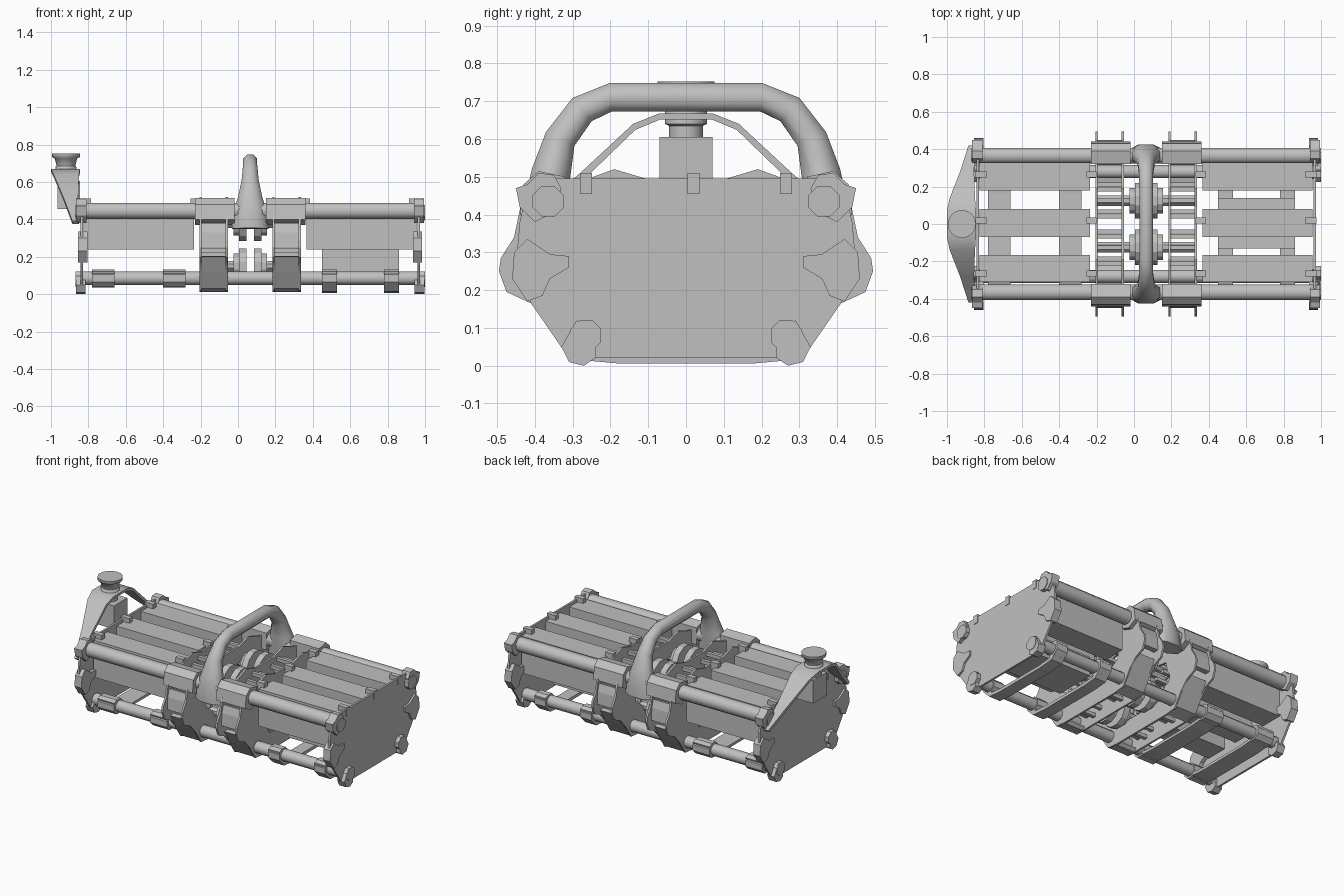
import bpy, bmesh, math

if "Cube" in bpy.data.objects:
    bpy.data.objects.remove(bpy.data.objects["Cube"])

CX = 0.065  # middle of the cage along its length
GREY = 0.53
mat = bpy.data.materials.new("plain_grey")
mat.use_nodes = True
mat.diffuse_color = (GREY, GREY, GREY, 1)
mat.node_tree.nodes["Principled BSDF"].inputs["Base Color"].default_value = (GREY, GREY, GREY, 1)


def finish(name, bm):
    bmesh.ops.recalc_face_normals(bm, faces=bm.faces)
    mesh = bpy.data.meshes.new(name)
    bm.to_mesh(mesh)
    bm.free()
    mesh.materials.append(mat)
    obj = bpy.data.objects.new(name, mesh)
    bpy.context.collection.objects.link(obj)
    return obj


def smooth(obj):
    bpy.ops.object.select_all(action="DESELECT")
    obj.select_set(True)
    bpy.context.view_layer.objects.active = obj
    bpy.ops.object.shade_smooth_by_angle(angle=math.radians(62))


def loft(name, rings, loop=False):
    """Skin a list of equal-sized point rings."""
    bm = bmesh.new()
    rows = [[bm.verts.new(p) for p in ring] for ring in rings]
    pairs = list(zip(rows, rows[1:]))
    if loop:
        pairs.append((rows[-1], rows[0]))
    else:
        bm.faces.new(rows[0])
        bm.faces.new(rows[-1])
    for a, b in pairs:
        for i in range(len(a)):
            j = (i + 1) % len(a)
            bm.faces.new((a[i], a[j], b[j], b[i]))
    return finish(name, bm)


def prism(name, pts, x0, x1):
    return loft(name, [[(x, y, z) for y, z in pts] for x in (x0, x1)])


def box(name, x0, x1, y0, y1, z0, z1):
    return prism(name, [(y0, z0), (y1, z0), (y1, z1), (y0, z1)], x0, x1)


def disc(name, y, z, r, x0, x1, n=8):
    turn = [math.tau * (i + 0.5) / n for i in range(n)]
    return prism(name, [(y + r * math.cos(a), z + r * math.sin(a)) for a in turn], x0, x1)


def band(name, pts, x0, x1, scale, loop=False):
    """Sheet that follows pts, thickened toward the cage centre."""
    rings = []
    for y, z in pts:
        yi, zi = y * scale, 0.25 + (z - 0.25) * scale
        rings.append([(x0, y, z), (x1, y, z), (x1, yi, zi), (x0, yi, zi)])
    return loft(name, rings, loop)


def both(half):
    """Complete a right-hand profile with its reflection in y."""
    return half + [(-y, z) for y, z in reversed(half)]


def flip(pts, s):
    return [(s * y, z) for y, z in pts]


def span(side, a, b):
    """Distances from the cage middle to an ordered x range."""
    return sorted((CX + side * a, CX + side * b))


# Profiles in y and z
plate = both([(0.31, 0.02), (0.41, 0.165), (0.45, 0.27), (0.44, 0.38), (0.42, 0.47), (0.38, 0.495)])
frame = both([(0.22, 0.012), (0.30, 0.02), (0.36, 0.11), (0.41, 0.165), (0.475, 0.195), (0.495, 0.25),
              (0.49, 0.285), (0.455, 0.34), (0.43, 0.46), (0.30, 0.48), (0.19, 0.52), (0.09, 0.49)])
corner_clamp = [(0.33, 0.47), (0.35, 0.505), (0.39, 0.51), (0.42, 0.48), (0.45, 0.47),
                (0.44, 0.42), (0.40, 0.38), (0.34, 0.41)]
foot = [(0.24, 0.02), (0.27, 0), (0.31, 0.01), (0.33, 0.05), (0.29, 0.12), (0.24, 0.07)]
side_clamp = [(0.31, 0.29), (0.36, 0.295), (0.42, 0.335), (0.455, 0.30), (0.46, 0.23),
              (0.42, 0.17), (0.38, 0.185), (0.36, 0.23), (0.31, 0.26)]
strap = both([(0.33, 0.12), (0.315, 0.05), (0.28, 0.015), (0.18, 0.006)])

# Long rods and the sleeves on them
for s, tag in ((1, "back"), (-1, "front")):
    smooth(disc(tag + "_top_rod", s * 0.365, 0.445, 0.046, -0.84, 0.97))
    smooth(disc(tag + "_lower_rod", s * 0.28, 0.085, 0.038, -0.84, 0.97))
    for side in (1, -1):
        sleeve = [(0.32, 0.39), (0.38, 0.37), (0.44, 0.40), (0.43, 0.48), (0.39, 0.515), (0.32, 0.50)]
        prism(tag + "_rod_sleeve", flip(sleeve, s), *span(side, 0.085, 0.295))

# Ends: plate, clamps, bolts, clips
for side, tag in ((1, "left"), (-1, "right")):
    prism(tag + "_end_plate", plate, *span(side, 0.895, 0.908))
    for s in (1, -1):
        prism(tag + "_corner_clamp", flip(corner_clamp, s), *span(side, 0.875, 0.93))
        prism(tag + "_foot", flip(foot, s), *span(side, 0.88, 0.932))
        prism(tag + "_side_clamp", flip(side_clamp, s), *span(side, 0.87, 0.92))
        disc(tag + "_upper_bolt", s * 0.365, 0.435, 0.044, *span(side, 0.90, 0.935))
        disc(tag + "_lower_bolt", s * 0.265, 0.08, 0.044, *span(side, 0.90, 0.935))
    for y in (-0.265, 0.02, 0.265):
        box(tag + "_outer_clip", *span(side, 0.85, 0.912), y - 0.016, y + 0.016, 0.455, 0.51)
        box(tag + "_inner_clip", *span(side, 0.265, 0.32), y - 0.016, y + 0.016, 0.455, 0.51)
    # Three long boxes in each half
    for y0, y1 in ((0.18, 0.33), (-0.07, 0.08), (-0.31, -0.165)):
        box(tag + "_long_box", *span(side, 0.30, 0.89), y0, y1, 0.24, 0.48)

box("lower_box", 0.45, 0.86, -0.13, 0.14, 0.12, 0.245)

# Straps under the cage, the right-hand pair sitting higher
for x0, x1, lift in ((-0.78, -0.66, 0.03), (-0.40, -0.28, 0.03), (0.45, 0.53, 0), (0.78, 0.86, 0)):
    band("bottom_strap", [(y, z + lift * (z < 0.1)) for y, z in strap], x0, x1, 0.92)
    for s in (1, -1):
        disc("strap_collar", s * 0.285, 0.085, 0.05, x0, x1)

# Central drums: frames, guards and geared wheels
for side, tag in ((1, "left"), (-1, "right")):
    for d in (0.125, 0.265):
        band(tag + "_drum_frame", frame, *span(side, d - 0.006, d + 0.006), 0.52, True)
    for s in (1, -1):
        low = [(0.42, 0.20), (0.37, 0.12), (0.31, 0.03), (0.23, 0.012)]
        high = [(0.43, 0.38), (0.445, 0.33), (0.45, 0.25)]
        band(tag + "_lower_guard", flip(low, s), *span(side, 0.125, 0.265), 0.92)
        band(tag + "_upper_guard", flip(high, s), *span(side, 0.125, 0.265), 0.92)
        for z in (0.15, 0.38):
            y = s * 0.125
            disc(tag + "_wheel", y, z, 0.098, *span(side, 0.02, 0.06), 12)
            disc(tag + "_wheel_rim", y, z, 0.07, *span(side, 0.06, 0.09), 12)
            disc(tag + "_axle", y, z, 0.03, *span(side, 0.09, 0.265))
            for k in range(8):
                a = math.tau * k / 8
                disc(tag + "_gear_bar", y + 0.085 * math.cos(a), z + 0.085 * math.sin(a), 0.016,
                     *span(side, 0.125, 0.265), 4)

# Carry handle: octagonal sections of y, z, half width, half thickness
half = [(0.375, 0.35, 0.098, 0.05), (0.37, 0.44, 0.09, 0.055), (0.357, 0.51, 0.066, 0.052),
        (0.333, 0.60, 0.046, 0.042), (0.275, 0.678, 0.038, 0.04), (0.20, 0.71, 0.037, 0.038)]
path = half + [(-y, z, w, t) for y, z, w, t in reversed(half)]
rings = []
for i, (y, z, w, t) in enumerate(path):
    a, b = path[max(i - 1, 0)], path[min(i + 1, len(path) - 1)]
    ty, tz = b[0] - a[0], b[1] - a[1]
    n = math.hypot(ty, tz)
    ring = []
    for k in range(8):
        ang = math.tau * (k + 0.5) / 8
        u, v = 1.08 * w * math.cos(ang), 1.08 * t * math.sin(ang)
        ring.append((CX + u, y - v * tz / n, z + v * ty / n))
    rings.append(ring)
smooth(loft("carry_handle", rings))

# Arched bracket at the right end: y, z, outer x, inner x
arch = [(0.42, 0.39, -0.885, -0.85), (0.28, 0.51, -0.93, -0.855), (0.14, 0.64, -0.985, -0.85),
        (0.07, 0.668, -1.0, -0.845)]
arch += [(-y, z, a, b) for y, z, a, b in reversed(arch)]
smooth(loft("arched_bracket", [[(a, y, z), (b, y, z), (b, y * 0.96, z - 0.016), (a, y * 0.96, z - 0.016)]
                               for y, z, a, b in arch]))
box("bracket_box", -0.965, -0.845, -0.07, 0.07, 0.455, 0.605)

# Turning knob, lofted upward from radius and height pairs
knob = [(0.045, 0.60), (0.045, 0.635), (0.056, 0.64), (0.056, 0.68), (0.05, 0.685),
        (0.06, 0.725), (0.075, 0.733), (0.075, 0.752)]
smooth(loft("knob", [[(-0.92 + r * math.cos(math.tau * k / 16), r * math.sin(math.tau * k / 16), z)
                      for k in range(16)] for r, z in knob]))
